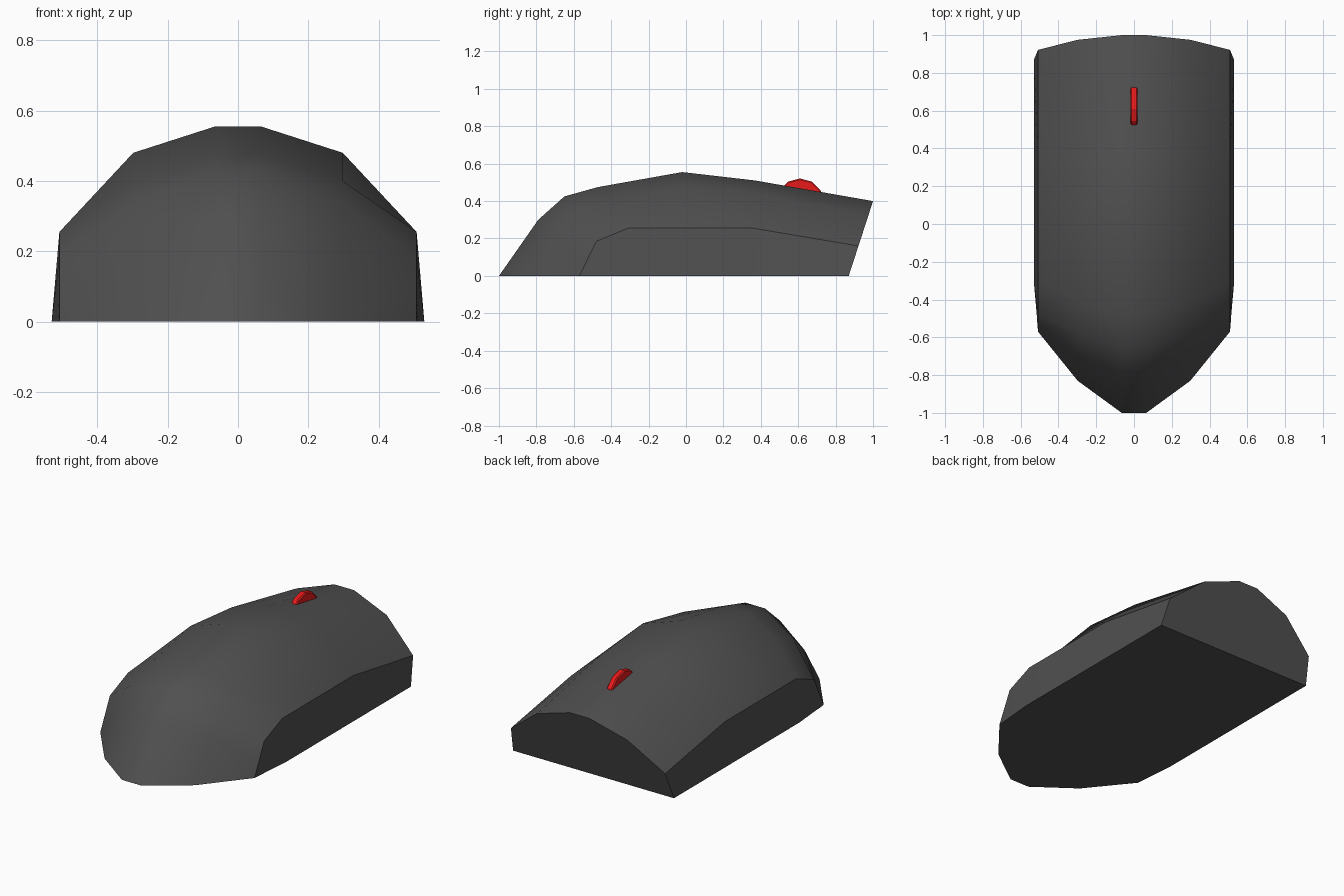
import bpy, bmesh, math

if "Cube" in bpy.data.objects:
    bpy.data.objects.remove(bpy.data.objects["Cube"])


def paint(obj, name, colour):
    mat = bpy.data.materials.new(name)
    mat.diffuse_color = (*colour, 1)
    mat.use_nodes = True
    mat.node_tree.nodes["Principled BSDF"].inputs["Base Color"].default_value = mat.diffuse_color
    obj.data.materials.append(mat)


# Lengthwise (y, z) ribs of the shell, keyed by distance from the centre line
ribs = [
    (0.065, [(-1, 0), (-.79, .30), (-.65, .425), (-.47, .475), (-.02, .555), (.37, .51), (1, .40)]),
    (0.298, [(-.83, 0), (-.69, .225), (-.58, .34), (-.41, .40), (-.02, .48), (.365, .443), (.975, .323)]),
    (0.508, [(-.57, 0), (-.525, .092), (-.48, .185), (-.31, .255), (-.02, .255), (.36, .255), (.922, .16)]),
]
# Bottom edge of the side panels (x, y)
foot = [(.512, -.525), (.515, -.48), (.53, -.31), (.53, -.02), (.53, .36), (.53, .87)]

# Shell: right and left ribs joined into a skin, with side panels, back and base
bm = bmesh.new()


def half(sign):
    cols = [[bm.verts.new((sign * x, y, z)) for y, z in pts] for x, pts in ribs]
    base = [cols[2][0]] + [bm.verts.new((sign * x, y, 0)) for x, y in foot]
    return cols, base


right, right_foot = half(1)
left, left_foot = half(-1)
across = left[::-1] + right
for a, b in zip(across, across[1:]):
    for i in range(6):
        bm.faces.new((a[i], b[i], b[i + 1], a[i + 1]))
for rib, base in ((right[2], right_foot), (left[2], left_foot)):
    bm.faces.new((rib[0], base[1], rib[1]))
    for i in range(1, 6):
        bm.faces.new((rib[i], base[i], base[i + 1], rib[i + 1]))
bm.faces.new([c[6] for c in across] + [right_foot[6], left_foot[6]])
bm.faces.new([c[0] for c in across] + right_foot[1:] + left_foot[:0:-1])
bmesh.ops.recalc_face_normals(bm, faces=bm.faces[:])
mesh = bpy.data.meshes.new("shell")
bm.to_mesh(mesh)
bm.free()
shell = bpy.data.objects.new("shell", mesh)
bpy.context.collection.objects.link(shell)
paint(shell, "dark_grey", (0.08, 0.08, 0.08))
bpy.ops.object.select_all(action='DESELECT')
shell.select_set(True)
bpy.context.view_layer.objects.active = shell
bpy.ops.object.shade_smooth_by_angle(angle=math.radians(36))

# Scroll wheel: twelve-sided disc half sunk into the shell
bpy.ops.mesh.primitive_cylinder_add(vertices=12, radius=.128, depth=.037,
                                    location=(0, .609, .393),
                                    rotation=(0, math.pi / 2, 0))
wheel = bpy.context.object
wheel.name = "scroll_wheel"
bevel = wheel.modifiers.new("rim", 'BEVEL')
bevel.width = .006
bevel.segments = 1
bevel.limit_method = 'ANGLE'
bevel.angle_limit = math.radians(60)
paint(wheel, "red", (0.8, 0.01, 0.01))
